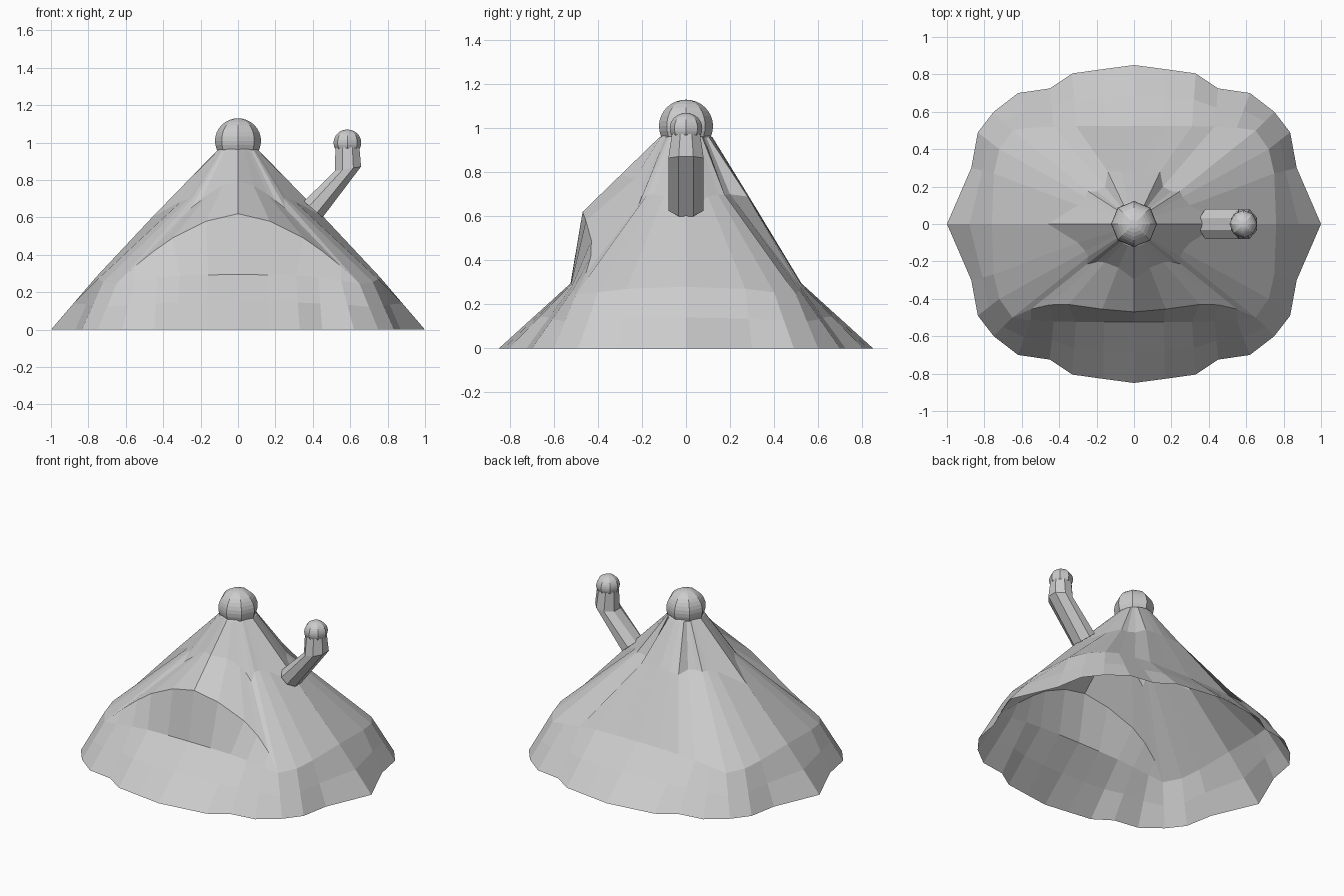
import bpy, bmesh
from math import atan2, cos, sin, pi
from mathutils import Vector

if "Cube" in bpy.data.objects:
    bpy.data.objects.remove(bpy.data.objects["Cube"])


def finish(name, bm):
    bmesh.ops.remove_doubles(bm, verts=bm.verts, dist=0.0005)
    bmesh.ops.recalc_face_normals(bm, faces=bm.faces)
    mesh = bpy.data.meshes.new(name)
    bm.to_mesh(mesh)
    bm.free()
    obj = bpy.data.objects.new(name, mesh)
    bpy.context.collection.objects.link(obj)
    return obj


# Quarter outlines of the tent, running from the side to the middle
hem = [(1, 0), (.87, .3), (.835, .49), (.75, .6), (.62, .7),
       (.45, .725), (.33, .805), (.165, .828), (0, .85)]
waist = [(.76, 0, .28), (.75, .27, .27), (.72, .4, .255), (.65, .5, .245),
         (.55, .515, .265), (.43, .52, .28), (.31, .523, .29),
         (.16, .523, .293), (0, .525, .295)]
# Sagging folds between the ridges, higher up
fold = [(.46, 0, .6), (.3, .1, .69), (.26, .145, .7), (.245, .175, .7),
        (.2, .175, .7), (.155, .2, .7), (.14, .28, .69),
        (.07, .28, .695), (0, .28, .7)]
arch = [(.55, .455, .34), (.45, .432, .42), (.35, .43, .49),
        (.17, .455, .58), (0, .47, .62)]
front_sag = [.8, .77, .77, .82, 1]


def column(i, front):
    low = Vector((*hem[i], 0))
    mid = Vector(waist[i])
    brow, sag = mid, Vector(fold[i])
    a = atan2(mid.y, mid.x)
    neck = Vector((.11 * cos(a), .12 * sin(a), .96))
    if front and i >= 4:
        brow, s = Vector(arch[i - 4]), front_sag[i - 4]
        sag = brow.lerp(neck, .5)
        sag.x *= s
        sag.y *= s
    return [low, low.lerp(mid, .5), mid, brow, sag, neck, Vector((0, 0, 1.02))]


# Tent cloth: open underneath, steep arched panel at the front
bm = bmesh.new()
for sx in (1, -1):
    for sy in (1, -1):
        cols = [[bm.verts.new((p.x * sx, p.y * sy, p.z))
                 for p in column(i, sy < 0)] for i in range(len(hem))]
        for a, b in zip(cols, cols[1:]):
            for k in range(6):
                bm.faces.new((a[k], b[k], b[k + 1], a[k + 1]))
finish("tent_cloth", bm)


# Eight-sided knobs with many rings
def knob(name, loc, radius, height):
    bpy.ops.mesh.primitive_uv_sphere_add(segments=8, ring_count=16,
                                         radius=1, location=loc)
    obj = bpy.context.object
    obj.name = name
    obj.scale = (radius, radius, height)


knob("top_knob", (0, 0, 1.01), .123, .12)
knob("pipe_cap", (.585, 0, 1.0), .074, .07)

# Bent eight-sided stove pipe: centre x, z, cross-section direction, half width
bm = bmesh.new()
rings = []
for cx, cz, dx, dz, w in [(.402, .643, .05, -.043, .08),
                          (.588, .86, .07, .012, .08),
                          (.585, .975, .064, 0, .064)]:
    ring = []
    for k in range(8):
        t = (k + .5) * pi / 4
        u = cos(t) / cos(pi / 8)
        ring.append(bm.verts.new((cx + dx * u, w * sin(t) / cos(pi / 8),
                                  cz + dz * u)))
    rings.append(ring)
for a, b in zip(rings, rings[1:]):
    for k in range(8):
        n = (k + 1) % 8
        bm.faces.new((a[k], a[n], b[n], b[k]))
bm.faces.new(rings[0])
bm.faces.new(rings[-1])
finish("stove_pipe", bm)
